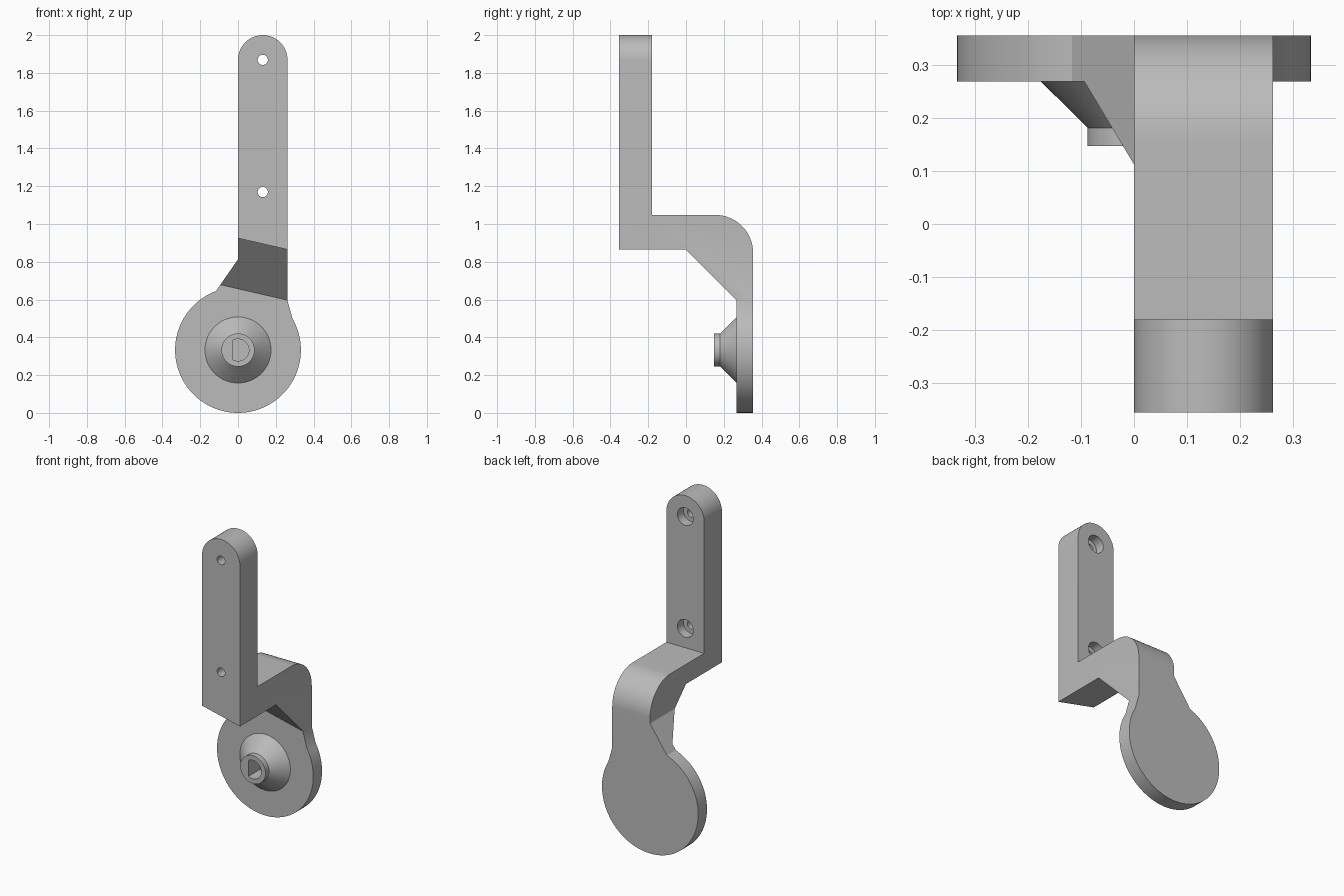
import bpy, bmesh
from math import sin, cos, pi, atan2

cube = bpy.data.objects.get("Cube")
if cube:
    bpy.data.objects.remove(cube, do_unlink=True)

grey = bpy.data.materials.new("plain grey")
grey.use_nodes = True
grey.diffuse_color = (0.5, 0.5, 0.5, 1)
grey.node_tree.nodes["Principled BSDF"].inputs["Base Color"].default_value = (0.5, 0.5, 0.5, 1)


def arc(cx, cz, r, a0, a1, n):
    return [(cx + r * cos(a0 + (a1 - a0) * i / n), cz + r * sin(a0 + (a1 - a0) * i / n))
            for i in range(n + 1)]


def loft(name, rings):
    """Closed solid through rings that share the same point count."""
    bm = bmesh.new()
    loops = [[bm.verts.new(p) for p in ring] for ring in rings]
    n = len(loops[0])
    for a, b in zip(loops, loops[1:]):
        for i in range(n):
            j = (i + 1) % n
            bm.faces.new((a[i], a[j], b[j], b[i]))
    bm.faces.new(loops[0])
    bm.faces.new(loops[-1])
    bmesh.ops.recalc_face_normals(bm, faces=bm.faces)
    mesh = bpy.data.meshes.new(name)
    bm.to_mesh(mesh)
    bm.free()
    mesh.materials.append(grey)
    ob = bpy.data.objects.new(name, mesh)
    bpy.context.collection.objects.link(ob)
    return ob


def prism_y(name, outline, y0, y1):
    return loft(name, [[(x, y, z) for x, z in outline] for y in (y0, y1)])


def activate(ob):
    bpy.ops.object.select_all(action='DESELECT')
    ob.select_set(True)
    bpy.context.view_layer.objects.active = ob


def boolean(ob, cutter, operation):
    mod = ob.modifiers.new("cut", 'BOOLEAN')
    mod.object, mod.operation, mod.solver = cutter, operation, 'EXACT'
    activate(ob)
    bpy.ops.object.modifier_apply(modifier=mod.name)
    bpy.data.objects.remove(cutter, do_unlink=True)


FRONT, BACK, PLATE = -0.355, 0.355, 0.268
HUB_Z, DISC_R = 0.333, 0.333
ARM_W, ARM_TOP = 0.262, 1.869
MID = ARM_W / 2

# Side profile of the bent bracket; its underside slopes down towards +x
underside = [(PLATE, 0.657), (0.0, 0.925), (FRONT, 0.925)]
outer = [(FRONT, 2.1), (-0.18, 2.1), (-0.18, 1.048)]
outer += arc(0.155, 0.848, 0.2, pi / 2, 0, 24) + [(BACK, -0.1), (PLATE, -0.1)]
bracket = loft("bracket", [
    [(x, y, z - 0.23 * x) for y, z in underside] + [(x, y, z) for y, z in outer]
    for x in (-0.4, 0.4)])

# Front outline: round-topped arm flowing into the disc
right, left = (0.288, 0.5), (-0.117, 0.645)
a0 = atan2(right[1] - HUB_Z, right[0])
a1 = atan2(left[1] - HUB_Z, left[0])
outline = [(0, 0.813)] + arc(MID, ARM_TOP, MID, pi, 0, 32) + [(ARM_W, 0.595)]
outline += arc(0, HUB_Z, DISC_R, a0, a1 - 2 * pi, 72)
boolean(bracket, prism_y("outline_cutter", outline, -0.5, 0.5), 'INTERSECT')

# Screw holes with counterbores at the back
for z in (ARM_TOP, 1.169):
    for r, y0 in ((0.027, -0.5), (0.055, -0.24)):
        ring = arc(MID, z, r, 0, 2 * pi, 32)[:-1]
        boolean(bracket, prism_y("hole_cutter", ring, y0, -0.1), 'DIFFERENCE')

# Conical hub with a short collar
hub = loft("hub", [
    [(x, y, z) for x, z in arc(0, HUB_Z, r, 0, 2 * pi, 64)[:-1]]
    for r, y in ((0.175, 0.29), (0.175, PLATE), (0.0875, 0.181), (0.0875, 0.147))])

# D-shaped shaft socket
socket = arc(0, HUB_Z, 0.058, -2.12, 2.12, 32)
boolean(hub, prism_y("socket_cutter", socket, 0.1, 0.26), 'DIFFERENCE')

for ob in (bracket, hub):
    activate(ob)
    bpy.ops.object.shade_smooth_by_angle(angle=pi / 9)
